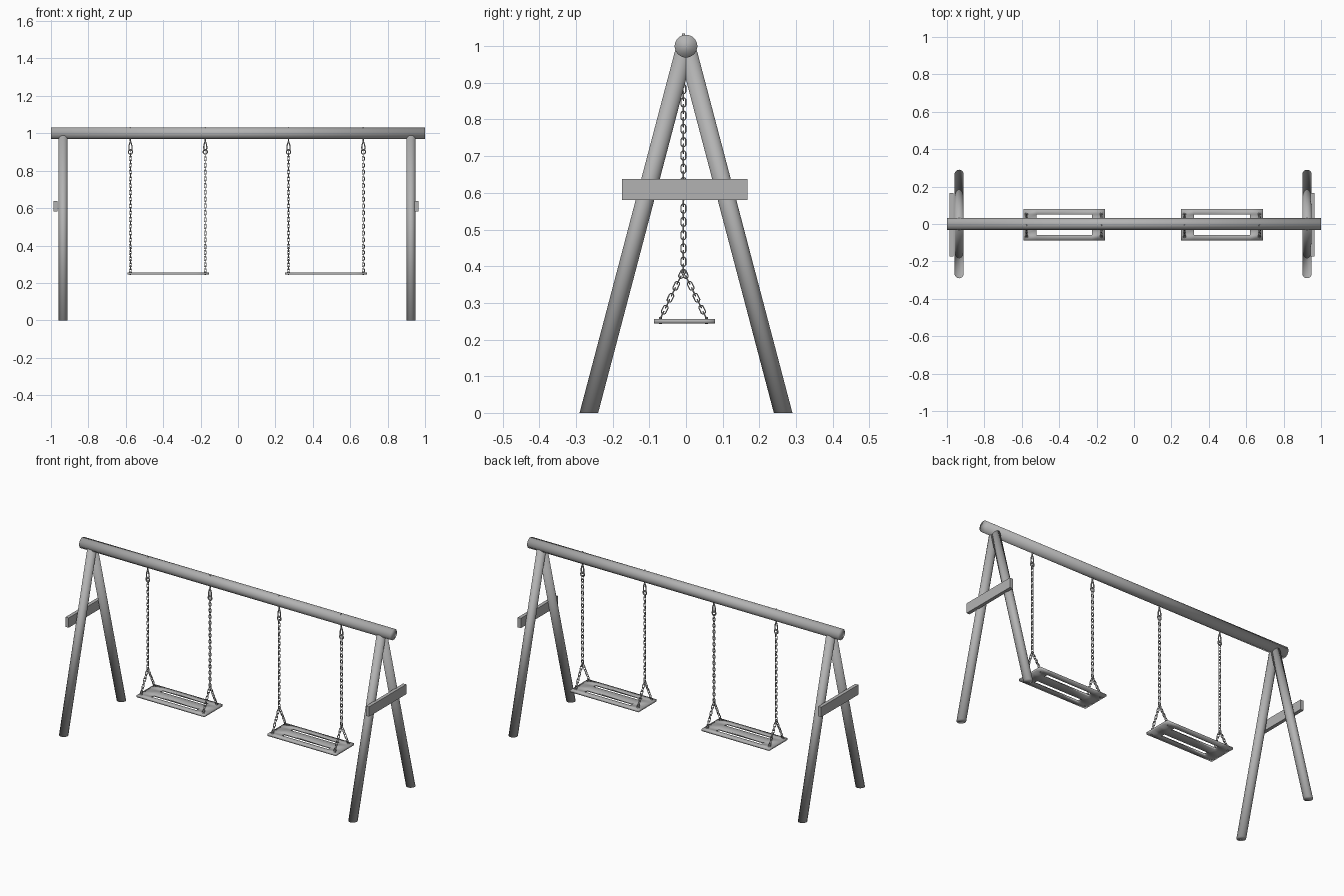
import bpy, bmesh
from math import cos, sin, pi
from mathutils import Vector, Matrix

if "Cube" in bpy.data.objects:
    bpy.data.objects.remove(bpy.data.objects["Cube"], do_unlink=True)

grey = bpy.data.materials.new("plain_grey")
grey.use_nodes = True
grey.diffuse_color = (0.45, 0.45, 0.45, 1)
grey.node_tree.nodes["Principled BSDF"].inputs["Base Color"].default_value = grey.diffuse_color


def add_mesh(name, mesh, smooth=True):
    obj = bpy.data.objects.new(name, mesh)
    bpy.context.collection.objects.link(obj)
    mesh.materials.clear()
    mesh.materials.append(grey)
    for p in mesh.polygons:
        p.use_smooth = smooth
        p.material_index = 0
    return obj


def finish(name, bm, smooth=True):
    bmesh.ops.recalc_face_normals(bm, faces=bm.faces)
    mesh = bpy.data.meshes.new(name)
    bm.to_mesh(mesh)
    bm.free()
    return add_mesh(name, mesh, smooth)


def add_rod(bm, a, b, radius, sides=32):
    a, b = Vector(a), Vector(b)
    turn = (b - a).to_track_quat('Z', 'Y').to_matrix().to_4x4()
    bmesh.ops.create_cone(bm, cap_ends=True, segments=sides, radius1=radius, radius2=radius,
                          depth=(b - a).length, matrix=Matrix.Translation((a + b) / 2) @ turn)


def rod(name, a, b, radius):
    bm = bmesh.new()
    add_rod(bm, a, b, radius)
    return finish(name, bm)


# Round top beam
rod("top_beam", (-1, 0, 1), (1, 0, 1), 0.031)

# Slanted legs, cut level with the ground
for side, leg_x, board_x in (("left", 0.925, 0.955), ("right", -0.935, -0.976)):
    for end, s in (("front", -1), ("back", 1)):
        bm = bmesh.new()
        add_rod(bm, (leg_x, s * 0.278, -0.05), (leg_x, s * 0.006, 0.982), 0.0245)
        for v in bm.verts:
            if v.co.z < 0.3:
                v.co += Vector((0, -s * 0.2635, 1)) * -v.co.z
        finish(f"{side}_{end}_leg", bm)
    # Cross board on the outside of each leg pair
    bm = bmesh.new()
    bmesh.ops.create_cube(bm, size=1, matrix=Matrix.Translation((board_x, -0.004, 0.609))
                          @ Matrix.Diagonal((0.02, 0.342, 0.057, 1)))
    finish(f"{side}_cross_board", bm, False)


# Metal wire loops, gathered as closed splines
def wire_object(name, loops, thickness):
    curve = bpy.data.curves.new(name, 'CURVE')
    curve.dimensions = '3D'
    curve.bevel_depth = thickness
    curve.bevel_resolution = 1
    for pts in loops:
        sp = curve.splines.new('POLY')
        sp.points.add(len(pts) - 1)
        for p, co in zip(sp.points, pts):
            p.co = (*co, 1)
        sp.use_cyclic_u = True
    tmp = bpy.data.objects.new(name + "_curve", curve)
    bpy.context.collection.objects.link(tmp)
    deps = bpy.context.evaluated_depsgraph_get()
    mesh = bpy.data.meshes.new_from_object(tmp.evaluated_get(deps))
    bpy.data.objects.remove(tmp, do_unlink=True)
    return add_mesh(name, mesh)


def link(center, along, across, half_len, half_wid):
    straight = half_len - half_wid
    pts = []
    for k in range(12):
        t = 2 * pi * (k + 0.5) / 12
        shift = straight if sin(t) > 0 else -straight
        pts.append(center + across * (half_wid * cos(t)) + along * (half_wid * sin(t) + shift))
    return pts


def chain(a, b, pitch=0.018):
    a, b = Vector(a), Vector(b)
    along = (b - a).normalized()
    x_dir = Vector((1, 0, 0))
    y_dir = along.cross(x_dir)
    n = round((b - a).length / pitch)
    return [link(a.lerp(b, (i + 0.5) / n), along, x_dir if i % 2 else y_dir, 0.0125, 0.0065)
            for i in range(n)]


# Slotted seat
MID = -0.004


def seat(name, x0, x1):
    xs = [x0, x0 + 0.07, x1 - 0.07, x1]
    ys = [MID + d for d in (-0.083, -0.056, -0.024, 0.024, 0.056, 0.083)]
    bm = bmesh.new()
    grid = [[bm.verts.new((x, y, 0.256)) for y in ys] for x in xs]
    for i in range(3):
        for j in range(5):
            if i == 1 and j in (1, 3):
                continue
            bm.faces.new((grid[i][j], grid[i + 1][j], grid[i + 1][j + 1], grid[i][j + 1]))
    top = bm.faces[:]
    low = bmesh.ops.extrude_face_region(bm, geom=top, use_keep_orig=True)
    for v in low["geom"]:
        if isinstance(v, bmesh.types.BMVert):
            v.co.z -= 0.012
    return finish(name, bm)


X, Z = Vector((1, 0, 0)), Vector((0, 0, 1))
for side, x0, x1, hang in (("right", -0.59, -0.155, (-0.575, -0.175)),
                           ("left", 0.25, 0.69, (0.27, 0.67))):
    seat(f"{side}_seat", x0, x1)
    for n, x in enumerate(hang):
        tag = f"{side}_swing_{('outer', 'inner')[(n + (side == 'left')) % 2]}"
        y = -0.007
        # Long hanging chain that splits to the two seat edges
        loops = chain((x, y, 0.892), (x, y, 0.385))
        for s in (-1, 1):
            loops += chain((x, y, 0.387), (x, y + s * 0.063, 0.257))
        wire_object(f"{tag}_chain", loops, 0.0019)
        # Eye bolt through the beam, teardrop hook and ring
        rod(f"{tag}_bolt", (x, y, 0.958), (x, y, 1.034), 0.004)
        hook = [Vector((x + 0.011 * sin(t) * sin(t / 2), y, 0.932 + 0.026 * cos(t)))
                for t in (2 * pi * k / 16 for k in range(16))]
        ring = link(Vector((x, y, 0.901)), Z, X, 0.0125, 0.011)
        wire_object(f"{tag}_hook", [hook, ring], 0.0035)
        # Small bolts fixing the chain ends to the seat
        bm = bmesh.new()
        for s in (-1, 1):
            add_rod(bm, (x, y + s * 0.063, 0.242), (x, y + s * 0.063, 0.261), 0.004, 10)
        finish(f"{tag}_seat_bolts", bm)
